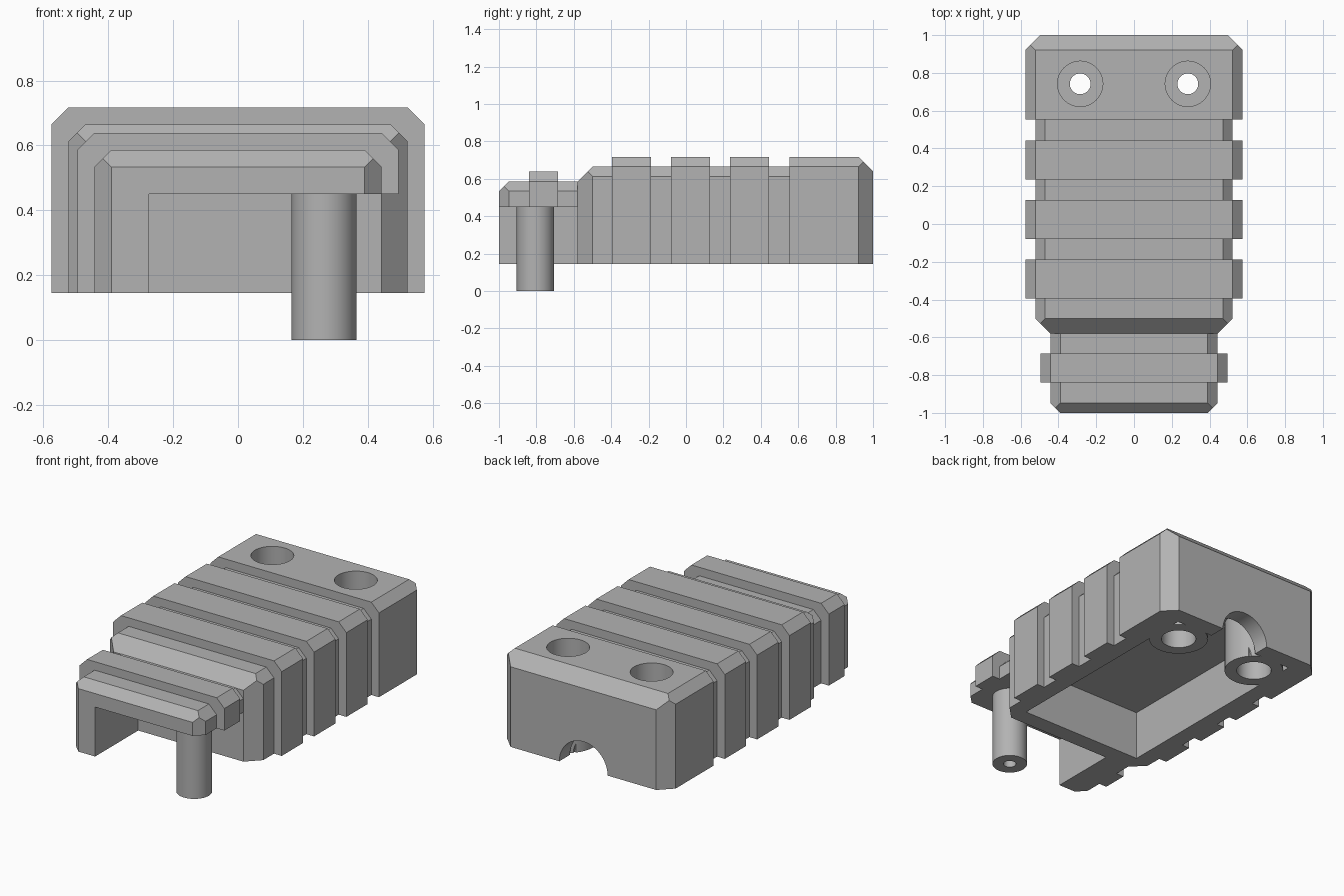
import bpy, bmesh, math
from mathutils import Vector, Matrix

if "Cube" in bpy.data.objects:
    bpy.data.objects.remove(bpy.data.objects["Cube"])

grey = bpy.data.materials.new("mid grey")
grey.diffuse_color = (0.45, 0.45, 0.45, 1)
grey.use_nodes = True
grey.node_tree.nodes["Principled BSDF"].inputs["Base Color"].default_value = grey.diffuse_color
BASE = 0.145      # underside of the housing
STEP = 0.0525     # rib height and edge chamfer


def make(name, bm):
    bmesh.ops.recalc_face_normals(bm, faces=bm.faces)
    me = bpy.data.meshes.new(name)
    bm.to_mesh(me)
    bm.free()
    me.materials.append(grey)
    ob = bpy.data.objects.new(name, me)
    bpy.context.collection.objects.link(ob)
    return ob


def box_mesh(x0, x1, y0, y1, z0, z1):
    bm = bmesh.new()
    bmesh.ops.create_cube(bm, size=1)
    for v in bm.verts:
        v.co = Vector((x1 if v.co.x > 0 else x0, y1 if v.co.y > 0 else y0, z1 if v.co.z > 0 else z0))
    return bm


def box(name, *dims):
    return make(name, box_mesh(*dims))


def slice_off(bm, point, normal):
    geom = bm.verts[:] + bm.edges[:] + bm.faces[:]
    cut = bmesh.ops.bisect_plane(bm, geom=geom, dist=1e-5, plane_co=point, plane_no=normal, clear_outer=True)
    edges = [e for e in cut["geom_cut"] if isinstance(e, bmesh.types.BMEdge)]
    bmesh.ops.edgeloop_fill(bm, edges=edges)


def block(name, half, y0, y1, top, end=0, end_cut=0):
    """Box with chamfered top side edges; end = -1 or 1 also chamfers that y end."""
    bm = box_mesh(-half, half, y0, y1, BASE, top)
    for s in (-1, 1):
        slice_off(bm, (s * half, 0, top - STEP), (s, 0, 1))
    if end:
        y = y1 if end > 0 else y0
        for s in (-1, 1):
            slice_off(bm, (s * (half - end_cut), y, 0), (s, end, 0))
        slice_off(bm, (0, y, top - end_cut), (0, end, 1))
    return make(name, bm)


def cylinder(name, x, y, r, z0, z1, along_y=False, sides=48):
    bm = bmesh.new()
    bmesh.ops.create_cone(bm, cap_ends=True, segments=sides, radius1=r, radius2=r, depth=z1 - z0)
    if along_y:
        bm.transform(Matrix.Translation((x, (z0 + z1) / 2, y)) @ Matrix.Rotation(math.pi / 2, 4, "X"))
    else:
        bm.transform(Matrix.Translation((x, y, (z0 + z1) / 2)))
    return make(name, bm)


def combine(target, tool, op):
    mod = target.modifiers.new(op, "BOOLEAN")
    mod.operation, mod.solver, mod.object = op, "EXACT", tool
    bpy.context.view_layer.objects.active = target
    bpy.ops.object.modifier_apply(modifier=mod.name)
    bpy.data.objects.remove(tool)


def smooth(ob):
    bpy.ops.object.select_all(action="DESELECT")
    ob.select_set(True)
    bpy.context.view_layer.objects.active = ob
    bpy.ops.object.shade_smooth_by_angle(angle=math.radians(20))


# Nose with its rib, cut away so that only the left leg reaches down
nose = block("nose", 0.4425, -1.0, -0.5, 0.586, -1, STEP)
combine(nose, block("nose_rib", 0.495, -0.84, -0.685, 0.6385), "UNION")
combine(nose, box("nose_cutter", -0.275, 1, -2, -0.58, -1, 0.45), "DIFFERENCE")

# Housing with three ribs and the thick rear block
housing = block("housing", 0.5225, -0.58, 0.7, 0.665, -1, 0.08)
for y0 in (-0.395, -0.08, 0.235):
    combine(housing, block("rib", 0.575, y0, y0 + 0.208, 0.7175), "UNION")
combine(housing, block("rear_block", 0.575, 0.553, 1.0, 0.7175, 1, 0.078), "UNION")
combine(housing, nose, "UNION")

# Hollow underside, screw bosses and the cable notch in the rear wall
combine(housing, box("cavity_cutter", -0.4175, 0.4175, -0.475, 0.895, -1, 0.45), "DIFFERENCE")
for x in (-0.285, 0.285):
    combine(housing, cylinder("boss", x, 0.742, 0.17, BASE, 0.5), "UNION")
combine(housing, cylinder("notch_cutter", 0, BASE, 0.165, 0.85, 1.2, True), "DIFFERENCE")

# Stepped screw holes
for x in (-0.285, 0.285):
    for r, z0, z1 in ((0.12, 0.45, 1), (0.055, 0, 1), (0.1, 0, 0.38)):
        combine(housing, cylinder("screw_cutter", x, 0.742, r, z0, z1), "DIFFERENCE")
smooth(housing)

# Round peg under the right of the nose
peg = cylinder("peg", 0.265, -0.805, 0.1, 0, 0.46)
combine(peg, cylinder("peg_hole_cutter", 0.265, -0.805, 0.036, -0.1, 0.35), "DIFFERENCE")
smooth(peg)
